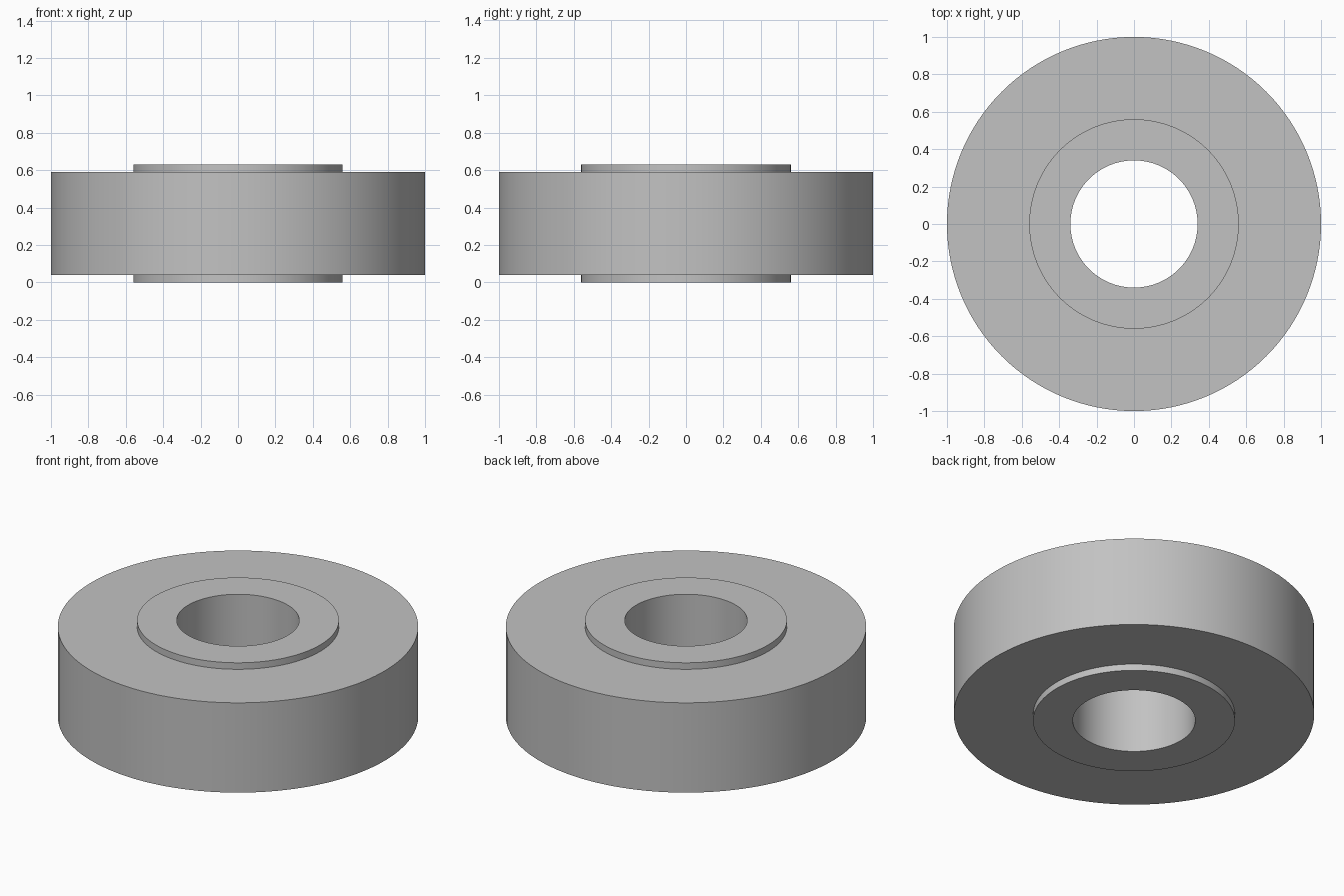
import bpy
import bmesh
import math

cube = bpy.data.objects.get("Cube")
if cube:
    bpy.data.objects.remove(cube, do_unlink=True)

SEGMENTS = 128
BORE, HUB, RIM = 0.34, 0.56, 1.0
HEIGHT, STEP = 0.63, 0.04

# Plain grey metal
grey = bpy.data.materials.new("grey_metal")
grey.use_nodes = True
colour = (0.54, 0.54, 0.54, 1)
grey.diffuse_color = colour
grey.node_tree.nodes["Principled BSDF"].inputs["Base Color"].default_value = colour

# Half section of the roller: raised hub faces, wide rim, through bore
profile = [
    (BORE, 0), (HUB, 0), (HUB, STEP), (RIM, STEP),
    (RIM, HEIGHT - STEP), (HUB, HEIGHT - STEP), (HUB, HEIGHT), (BORE, HEIGHT),
]

# Revolve the closed section about the z axis
bm = bmesh.new()
verts = [bm.verts.new((r, 0, z)) for r, z in profile]
edges = [bm.edges.new((v, verts[(i + 1) % len(verts)])) for i, v in enumerate(verts)]
bmesh.ops.spin(bm, geom=verts + edges, cent=(0, 0, 0), axis=(0, 0, 1),
               angle=math.tau, steps=SEGMENTS)
bmesh.ops.remove_doubles(bm, verts=bm.verts[:], dist=0.0001)
bmesh.ops.recalc_face_normals(bm, faces=bm.faces[:])

mesh = bpy.data.meshes.new("roller")
bm.to_mesh(mesh)
bm.free()
mesh.materials.append(grey)
roller = bpy.data.objects.new("roller", mesh)
bpy.context.collection.objects.link(roller)

# Smooth curved walls with crisp rims
bpy.ops.object.select_all(action='DESELECT')
roller.select_set(True)
bpy.context.view_layer.objects.active = roller
bpy.ops.object.shade_smooth_by_angle(angle=math.radians(30))
